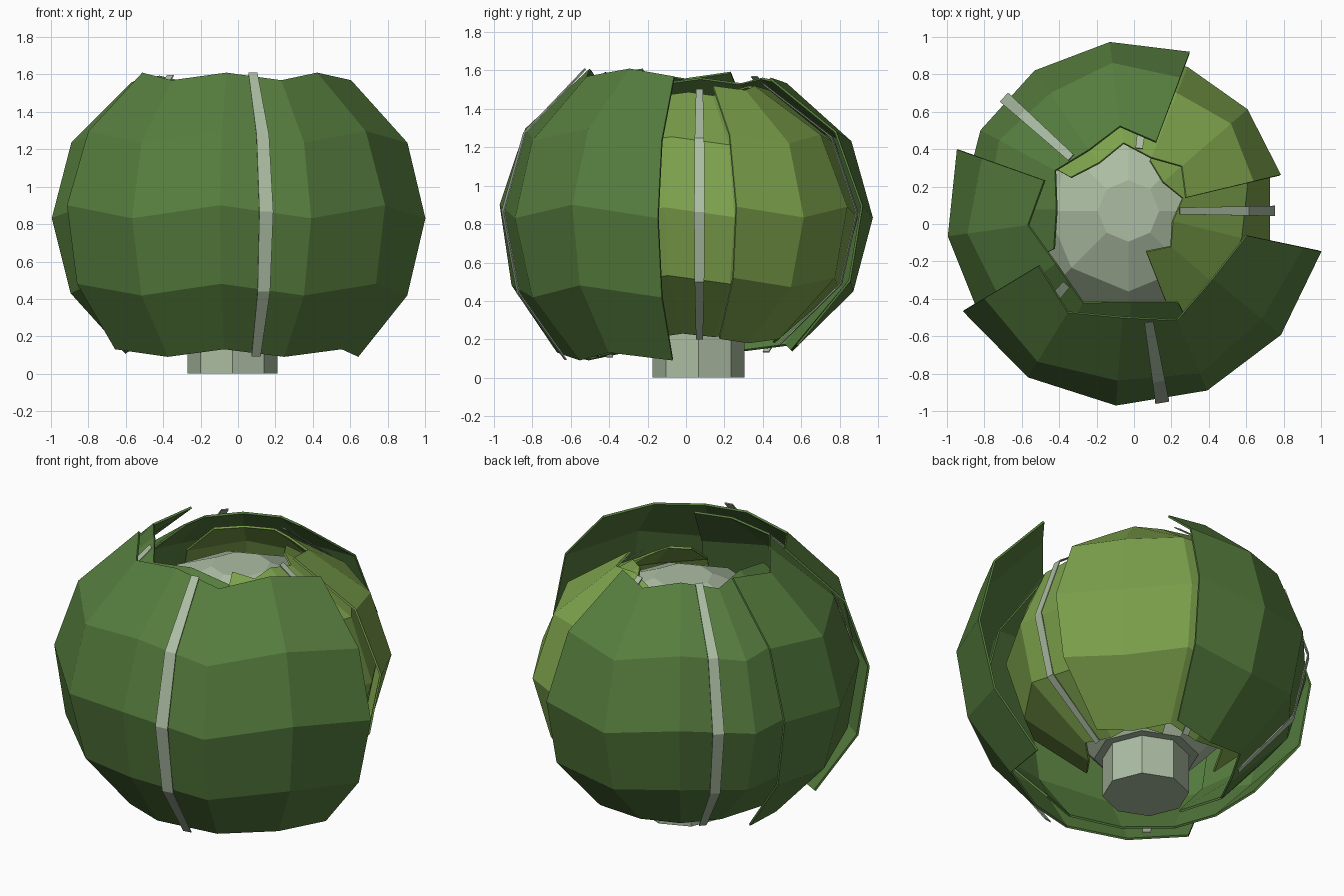
import bpy, bmesh
from math import sin, cos, radians, pi
from mathutils import Vector

if "Cube" in bpy.data.objects:
    bpy.data.objects.remove(bpy.data.objects["Cube"])

CENTRE = Vector((-0.02, 0.07, 0.85))
SQUASH = 0.87          # height of the head relative to its width
SPAN, COLS, ROWS = 137, 5, 4


def material(name, rgb):
    m = bpy.data.materials.new(name)
    lin = [((c / 255 + 0.055) / 1.055) ** 2.4 for c in rgb]
    m.diffuse_color = (*lin, 1)
    m.use_nodes = True
    m.node_tree.nodes["Principled BSDF"].inputs["Base Color"].default_value = m.diffuse_color
    return m


OUTER = material("outer leaf green", (86, 125, 62))
INNER = material("inner leaf green", (125, 162, 76))
PALE = material("pale rib green", (172, 189, 163))


def add_object(name, verts, faces, mat, recalc=True):
    mesh = bpy.data.meshes.new(name)
    mesh.from_pydata([tuple(v) for v in verts], [], faces)
    if recalc:
        bm = bmesh.new()
        bm.from_mesh(mesh)
        bmesh.ops.recalc_face_normals(bm, faces=bm.faces)
        bm.to_mesh(mesh)
        bm.free()
    mesh.materials.append(mat)
    ob = bpy.data.objects.new(name, mesh)
    bpy.context.collection.objects.link(ob)
    return ob


def shell_point(radius, azimuth, start, t, shift=0):
    """Point on the squashed head; t runs 0 (top rim) to 1 (bottom rim)."""
    polar = start + (180 - 2 * start) * t + shift
    if t == 0.5:
        polar -= 1
    elif t == 0.75:
        polar -= 1.2 + 0.22 * (35 - start)
    polar = radians(polar)
    flare = 0.1 * max(0, 2 * t - 1) ** 2 * radius
    r = radius * sin(polar) + flare
    a = radians(azimuth)
    return CENTRE + Vector((r * cos(a), r * sin(a), radius * SQUASH * cos(polar)))


def leaf(name, azimuth, radius, start, mat):
    # Curved blade: columns alternate up and down for a wavy rim
    verts = [shell_point(radius, azimuth + SPAN * (c / COLS - 0.5), start,
                         r / ROWS, -2.2 if c % 2 == 0 else 2.2)
             for r in range(ROWS + 1) for c in range(COLS + 1)]
    w = COLS + 1
    # wound so that normals point outward
    faces = [(r * w + c, (r + 1) * w + c, (r + 1) * w + c + 1, r * w + c + 1)
             for r in range(ROWS) for c in range(COLS)]
    ob = add_object(name, verts, faces, mat, recalc=False)
    thick = ob.modifiers.new("thickness", "SOLIDIFY")
    thick.thickness, thick.offset = 0.012, -1

    # Thin midrib ribbon following the middle of the blade
    a = radians(azimuth)
    side, out = Vector((-sin(a), cos(a), 0)), Vector((cos(a), sin(a), 0))
    flat = cos(radians(SPAN / COLS / 2))
    verts, faces = [], []
    for r in range(ROWS + 1):
        t = r / ROWS
        p = shell_point(radius, azimuth, start, t)
        p -= out * (p - CENTRE).dot(out) * (1 - flat)
        n = (p - CENTRE).normalized()
        half = 0.036 * radius * (0.65 + 0.35 * sin(pi * t))
        for s, d in ((-1, 0.019), (1, 0.019), (1, 0.025), (-1, 0.025)):
            verts.append(p + side * s * half + n * d)
    for r in range(ROWS):
        for k in range(4):
            i, j = r * 4 + k, r * 4 + (k + 1) % 4
            faces.append((i, j, j + 4, i + 4))
    e = ROWS * 4
    faces += [(0, 1, 2, 3), (e, e + 1, e + 2, e + 3)]
    add_object(name + "_rib", verts, faces, PALE)


def lathe(name, rings, centre, mat, sides=8):
    verts = [(centre[0] + r * cos(2 * pi * k / sides),
              centre[1] + r * sin(2 * pi * k / sides), z)
             for r, z in rings for k in range(sides)]
    faces = [(i * sides + k, i * sides + (k + 1) % sides,
              (i + 1) * sides + (k + 1) % sides, (i + 1) * sides + k)
             for i in range(len(rings) - 1) for k in range(sides)]
    last = (len(rings) - 1) * sides
    faces += [tuple(range(sides)), tuple(range(last, last + sides))]
    add_object(name, verts, faces, mat)


# Pale heart of the head, with a flat base, and the cut stalk
heart = [(0.68 * sin(radians(p)), 0.85 + 0.68 * SQUASH * cos(radians(p)))
         for p in (14, 39.3, 64.7, 90, 115.3, 140.7)]
lathe("heart", heart + [(0.29, 0.24)], (-0.03, 0.07), PALE)
lathe("stalk", [(0.24, 0), (0.24, 0.3)], (-0.03, 0.065), PALE)

# Wrapping leaves, from the inside out: azimuth, radius, rim angle
leaf("inner_leaf_right", 0, 0.77, 20, INNER)
leaf("inner_leaf_back", 82, 0.83, 24, INNER)
leaf("outer_leaf_back", 138, 0.91, 28, OUTER)
leaf("outer_leaf_left", 229, 0.985, 32, OUTER)
leaf("outer_leaf_front", 279.5, 1.045, 35.5, OUTER)
